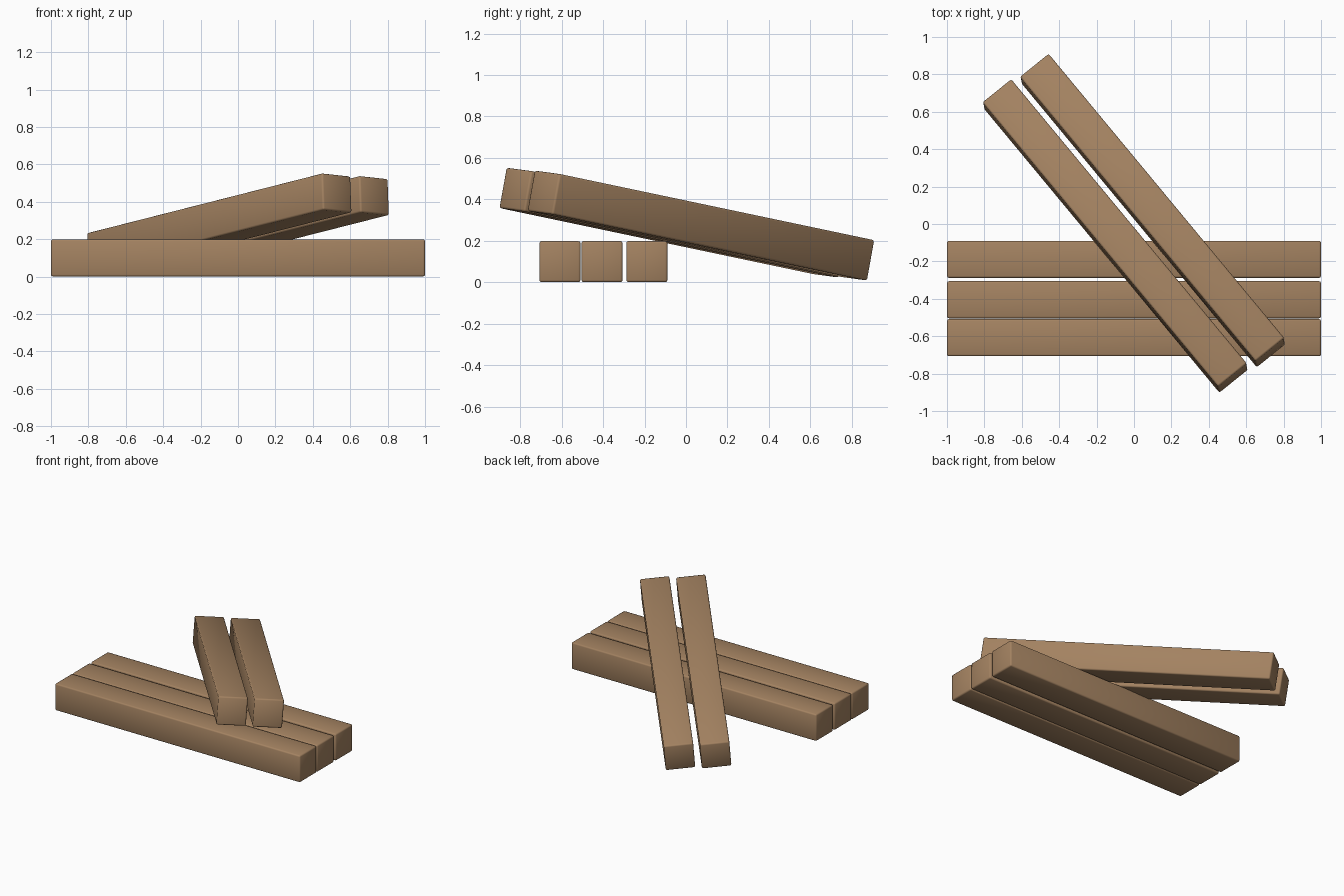
import bpy
from mathutils import Vector, Matrix

if "Cube" in bpy.data.objects:
    bpy.data.objects.remove(bpy.data.objects["Cube"])

# One wood colour
wood = bpy.data.materials.new("brown wood")
wood.diffuse_color = (0.37, 0.225, 0.12, 1)
wood.use_nodes = True
wood.node_tree.nodes["Principled BSDF"].inputs["Base Color"].default_value = wood.diffuse_color


def beam(name, centre, along=(1, 0, 0), up=(0, 0, 1)):
    """A 2 x 0.2 x 0.2 timber with softened edges, laid along a direction."""
    d = Vector(along).normalized()
    w = Vector(up).cross(d).normalized()
    u = d.cross(w)
    bpy.ops.mesh.primitive_cube_add(size=1)
    ob = bpy.context.object
    ob.name = name
    ob.data.transform(Matrix.Diagonal((2, 0.198, 0.198, 1)))
    rot = Matrix((d, w, u)).transposed().to_4x4()
    ob.matrix_world = Matrix.Translation(centre) @ rot
    bevel = ob.modifiers.new("soft edges", 'BEVEL')
    bevel.width = 0.01
    bevel.segments = 2
    bpy.ops.object.shade_smooth()
    ob.data.materials.append(wood)


# Three beams lying side by side on the ground
for name, y in (("front", -0.608), ("middle", -0.405), ("back", -0.189)):
    beam(name + "_ground_beam", (0, y, 0.1))

# Two beams leaning across the stack
lean, up = (0.63, -0.76, 0.16), (-0.035, 0.175, 0.984)
beam("left_leaning_beam", (-0.1, -0.064, 0.288), lean, up)
beam("right_leaning_beam", (0.1, 0.072, 0.274), lean, up)
